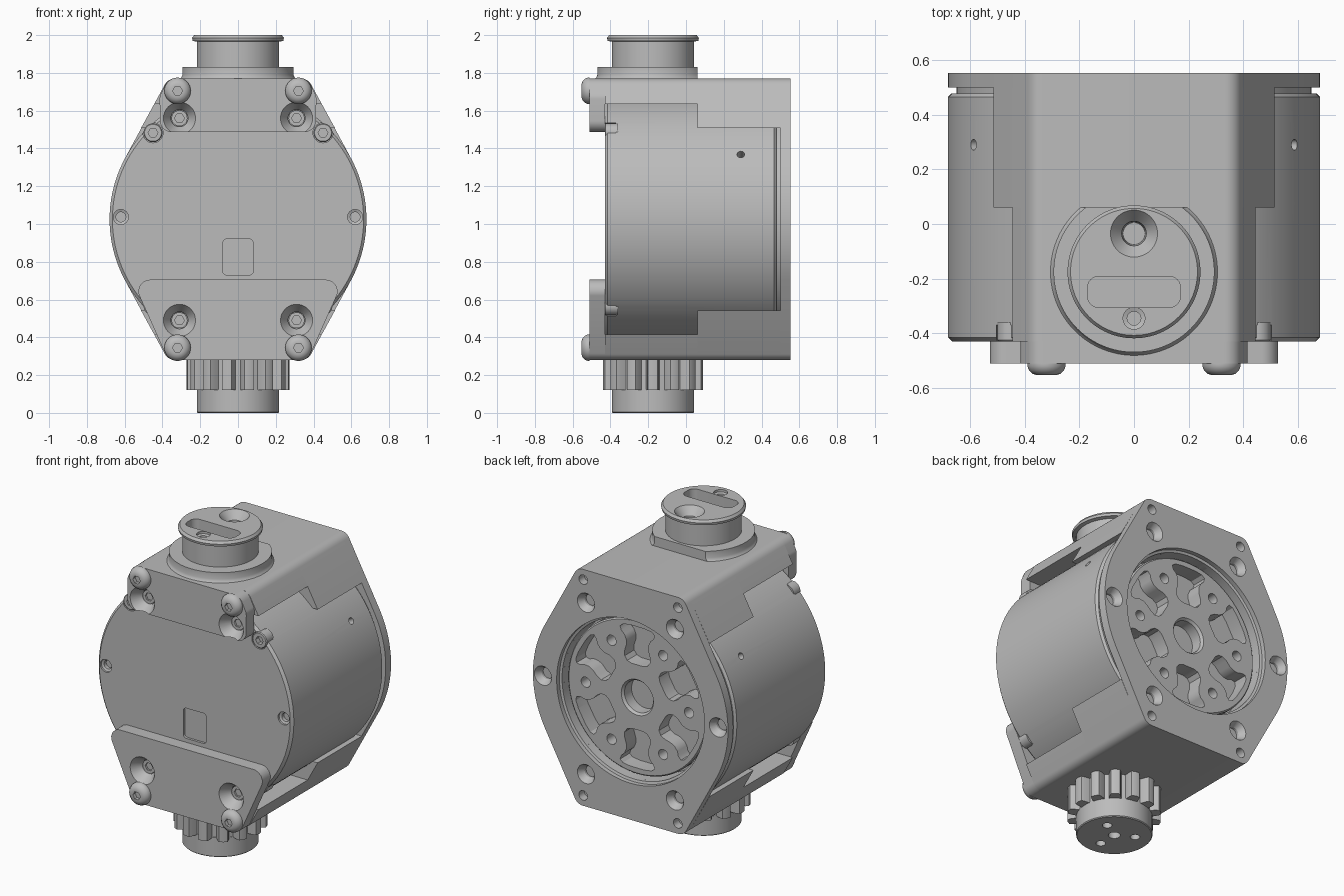
import bpy, bmesh, math
from math import cos, sin, pi, radians
from mathutils import Vector

if "Cube" in bpy.data.objects:
    bpy.data.objects.remove(bpy.data.objects["Cube"], do_unlink=True)

CZ = 1.025      # height of the drum axis
KY = -0.175     # depth of the knob and gear axis
TOP = 0.745     # half height of the bracket
BACK = 0.553    # rear face of the flange

gray = bpy.data.materials.new("machined_gray")
gray.use_nodes = True
gray.diffuse_color = (0.5, 0.5, 0.5, 1)
gray.node_tree.nodes["Principled BSDF"].inputs["Base Color"].default_value = (0.5, 0.5, 0.5, 1)


def finish(name, bm):
    bmesh.ops.recalc_face_normals(bm, faces=bm.faces)
    me = bpy.data.meshes.new(name)
    bm.to_mesh(me)
    bm.free()
    me.materials.append(gray)
    ob = bpy.data.objects.new(name, me)
    bpy.context.collection.objects.link(ob)
    return ob


def place(u, v, w, axis):
    return (u, v, w) if axis == "z" else (u, w, v)


def prism(name, pts, lo, hi, axis="y"):
    bm = bmesh.new()
    rings = [[bm.verts.new(place(u, v, w, axis)) for u, v in pts] for w in (lo, hi)]
    bm.faces.new(rings[0])
    bm.faces.new(rings[1])
    n = len(pts)
    for i in range(n):
        j = (i + 1) % n
        bm.faces.new((rings[0][i], rings[0][j], rings[1][j], rings[1][i]))
    return finish(name, bm)


def lathe(name, centre, profile, axis="y", seg=48):
    # profile is (radius, position along axis); both ends are capped
    bm = bmesh.new()
    rings = [[bm.verts.new(place(centre[0] + r * cos(2 * pi * i / seg),
                                 centre[1] + r * sin(2 * pi * i / seg), w, axis))
              for i in range(seg)] for r, w in profile]
    for a, b in zip(rings, rings[1:]):
        for i in range(seg):
            j = (i + 1) % seg
            bm.faces.new((a[i], a[j], b[j], b[i]))
    bm.faces.new(rings[0])
    bm.faces.new(rings[-1])
    return finish(name, bm)


def rounded(pts, radius, steps=6):
    out = []
    for i, p in enumerate(pts):
        p, a, b = Vector(p), Vector(pts[i - 1]), Vector(pts[(i + 1) % len(pts)])
        da, db = (a - p).normalized(), (b - p).normalized()
        half = da.angle(db) / 2
        s, e = p + da * radius / math.tan(half), p + db * radius / math.tan(half)
        c = p + (da + db).normalized() * radius / sin(half)
        for k in range(steps + 1):
            d = (s - c).lerp(e - c, k / steps).normalized()
            out.append(tuple(c + d * radius))
    return out


def cut(ob, cutters):
    for c in cutters:
        c.hide_render = True
        m = ob.modifiers.new("cut", "BOOLEAN")
        m.operation, m.solver, m.object = "DIFFERENCE", "EXACT", c
        bpy.context.view_layer.objects.active = ob
        bpy.ops.object.modifier_apply(modifier=m.name)
        bpy.data.objects.remove(c, do_unlink=True)


def edge_x(z):
    # half width of the sloping bracket side at a height from the axis
    return 0.37 + (TOP - z) * 0.547


def raise_pts(pts, s=1):
    return [(x, CZ + s * z) for x, z in pts]


# Drum with a cup in its back for the rotor
drum = lathe("drum", (0, CZ), [(0.665, -0.43), (0.68, -0.415), (0.68, 0.465), (0.667, 0.478),
                               (0.65, 0.478), (0.65, 0.5), (0.5, 0.5), (0.5, 0.38)], seg=128)
cutters = [prism("label_cutter", rounded([(-0.08, 0.73), (0.08, 0.73), (0.08, 0.92), (-0.08, 0.92)], 0.02),
                 -0.5, -0.415)]
for s in (-1, 1):
    cutters.append(lathe("face_hole", (s * 0.62, 1.037),
                         [(0.04, -0.5), (0.04, -0.418), (0.026, -0.412), (0.026, -0.39)], seg=24))
    cutters += [lathe("clamp_hole", (s * 0.45, CZ + t * 0.458), [(0.053, -0.5), (0.053, -0.37)], seg=32)
                for t in (-1, 1)]
    port = lathe("side_port", (0, 0), [(0.02, 0.6), (0.02, 0.75)], "z", 20)
    port.matrix_world = (Vector((s * 0.59, 0, 0.345)).to_track_quat("Z", "Y").to_matrix().to_4x4())
    port.location = (0, 0.29, CZ)
    cutters.append(port)
bpy.context.view_layer.update()
cut(drum, cutters)

# Rear flange: round sides joined by tangents to the flat top and bottom
arc = [(0.68 * cos(a), 0.68 * sin(a)) for a in [radians(-28 + 4 * i) for i in range(15)]]
corner = rounded([(-0.37, TOP), (0.37, TOP), (edge_x(0.4), 0.4), (-edge_x(0.4), 0.4)], 0.06)[7:14]
right = [(x, -z) for x, z in corner] + arc + corner[::-1]
outline = right + [(-x, z) for x, z in reversed(right)]
flange = prism("rear_flange", raise_pts(outline), 0.5, BACK)


def bore(x, z, r):
    return lathe("bore", (x, z), [(r, 0.6), (r, BACK), (r * 0.6, 0.515), (r * 0.6, 0.47)], seg=24)


holes = [lathe("rotor_bore", (0, CZ), [(0.515, 0.6), (0.515, 0.525), (0.5, 0.52), (0.5, 0.4)], seg=96)]
for s in (-1, 1):
    holes.append(bore(s * 0.61, CZ, 0.06))
    for t in (-1, 1):
        holes.append(bore(s * 0.31, CZ + t * 0.54, 0.06))
        holes.append(lathe("pin_hole", (s * 0.33, CZ + t * 0.68), [(0.03, 0.6), (0.03, 0.4)], seg=20))
cut(flange, holes)

# Rotor with six waisted pockets, six small holes and a centre bore
rotor = lathe("rotor", (0, CZ), [(0.485, 0.375), (0.485, 0.477), (0.477, 0.485)], seg=96)
half = [(0.205, 0.04), (0.215, 0.07), (0.24, 0.088), (0.275, 0.088), (0.31, 0.077), (0.345, 0.077),
        (0.375, 0.09), (0.395, 0.112), (0.42, 0.12), (0.437, 0.1), (0.445, 0.05)]
pocket = half + [(r, -w) for r, w in reversed(half)]
holes = [lathe("centre_bore", (0, CZ), [(0.112, 0.6), (0.112, 0.485), (0.1, 0.47), (0.1, 0.4)])]
for k in range(6):
    a = radians(30 + 60 * k)
    holes.append(prism("pocket", raise_pts([(r * cos(a) - w * sin(a), r * sin(a) + w * cos(a))
                                            for r, w in pocket]), 0.39, 0.6))
    b = a + radians(30)
    holes.append(lathe("rotor_hole", (0.36 * cos(b), CZ + 0.36 * sin(b)), [(0.032, 0.6), (0.032, 0.4)], seg=24))
cut(rotor, holes)

# Bracket blocks above and below the drum, with the front plates
for s, where in ((1, "upper"), (-1, "lower")):
    for part, z, lo, hi in (("rear_block", 0.483, 0.06, 0.5), ("front_block", 0.61, -0.43, 0.06)):
        top = rounded([(-0.37, TOP), (0.37, TOP), (edge_x(z), z), (-edge_x(z), z)], 0.06)[:14]
        block = prism(where + "_" + part, raise_pts(top + [(edge_x(z), z), (-edge_x(z), z)], s), lo, hi)
        if part == "rear_block":
            cut(block, [lathe("rotor_bore", (0, CZ), [(0.5, 0.38), (0.5, 0.6)], seg=96)])
    if s > 0:
        shape = [(-0.37, TOP), (0.37, TOP), (0.415, 0.65), (0.412, 0.462), (-0.412, 0.462), (-0.415, 0.65)]
    else:
        shape = [(-0.37, TOP), (0.37, TOP), (0.56, 0.32), (-0.56, 0.32)]
    plate = prism(where + "_front_plate", raise_pts(rounded(shape, 0.06), s), -0.51, -0.43)
    cut(plate, [lathe("countersink", (x, CZ + s * 0.535),
                      [(0.085, -0.6), (0.085, -0.51), (0.045, -0.45), (0.045, -0.42)], seg=32) for x in (-0.31, 0.31)])

    # Fasteners: sunk screws, domed screws and small clamp screws
    for x in (-1, 1):
        sunk = lathe(where + "_sunk_screw", (x * 0.31, CZ + s * 0.535), [(0.042, -0.43), (0.042, -0.445)], seg=24)
        dome = lathe(where + "_domed_screw", (x * 0.32, CZ + s * 0.68),
                     [(0.07, -0.51), (0.07, -0.52), (0.064, -0.535), (0.05, -0.548), (0.035, -0.553)], seg=32)
        clamp = lathe(where + "_clamp_screw", (x * 0.45, CZ + s * 0.458),
                      [(0.05, -0.36), (0.05, -0.425), (0.045, -0.43)], seg=32)
        for ob, cx, z, y in ((sunk, 0.31, 0.535, -0.433), (dome, 0.32, 0.68, -0.53), (clamp, 0.45, 0.458, -0.4)):
            cut(ob, [lathe("hex_socket", (x * cx, CZ + s * z), [(0.026, -0.6), (0.026, y)], seg=6)])

# Collar on the bracket top, flat at the back
collar = lathe("collar", (0, KY), [(0.31, 1.765), (0.3, 1.776), (0.294, 1.79), (0.294, 1.83)], "z", 96)
cut(collar, [prism("collar_cutter", [(-0.5, 0.06), (0.5, 0.06), (0.5, 0.3), (-0.5, 0.3)], 1.7, 1.9, "z")])

# Knob with a lipped cap, slot and two holes
knob = lathe("knob", (0, KY), [(0.218, 1.82), (0.218, 1.965), (0.24, 1.97), (0.243, 1.985), (0.232, 2.0)], "z", 96)
cut(knob, [lathe("big_hole", (0, -0.035), [(0.086, 2.1), (0.086, 2.0), (0.045, 1.95), (0.04, 1.87)], "z"),
           lathe("small_hole", (0, -0.345), [(0.04, 2.1), (0.04, 1.985), (0.025, 1.98), (0.025, 1.9)], "z", 32),
           prism("slot", rounded([(-0.17, -0.305), (0.17, -0.305), (0.17, -0.192), (-0.17, -0.192)], 0.04),
                 1.93, 2.1, "z")])

# Output gear and its hub
teeth = 14
gear = []
for k in range(teeth):
    for f, r in ((-0.37, 0.215), (-0.28, 0.25), (-0.21, 0.268), (0, 0.272), (0.21, 0.268), (0.28, 0.25), (0.37, 0.215)):
        a = 2 * pi * (k + f) / teeth
        gear.append((r * cos(a), KY + r * sin(a)))
prism("gear", gear, 0.12, CZ - TOP, "z")
hub = lathe("gear_hub", (0, KY), [(0.213, 0), (0.218, 0.005), (0.218, 0.125)], "z", 64)
spots = [(0, KY, 0.035)] + [(0.12 * cos(a), KY + 0.12 * sin(a), 0.028) for a in [radians(30 + 120 * k) for k in range(3)]]
cut(hub, [lathe("hub_hole", (x, y), [(r, -0.1), (r, 0.08)], "z", 24) for x, y, r in spots])

# Smooth curved faces, keep machined edges sharp
for ob in bpy.context.scene.objects:
    ob.select_set(ob.type == "MESH")
bpy.context.view_layer.objects.active = drum
bpy.ops.object.shade_smooth_by_angle(angle=radians(30))
